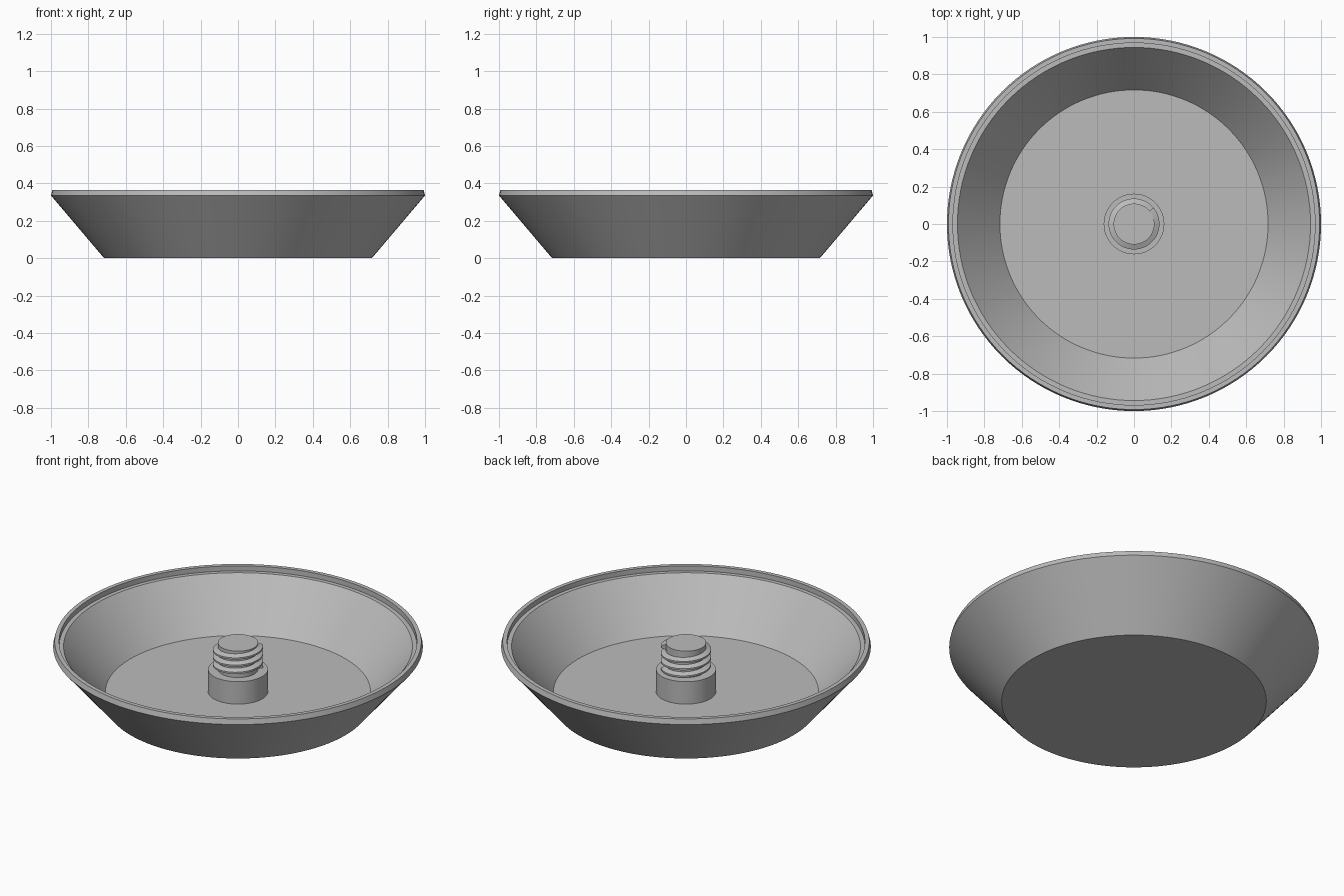
import bpy, bmesh, math

if "Cube" in bpy.data.objects:
    bpy.data.objects.remove(bpy.data.objects["Cube"])

grey = bpy.data.materials.new("plain grey")
grey.diffuse_color = (0.5, 0.5, 0.5, 1)
grey.use_nodes = True
grey.node_tree.nodes["Principled BSDF"].inputs["Base Color"].default_value = grey.diffuse_color


def finish(name, bm):
    bmesh.ops.recalc_face_normals(bm, faces=bm.faces[:])
    me = bpy.data.meshes.new(name)
    bm.to_mesh(me)
    bm.free()
    me.materials.append(grey)
    ob = bpy.data.objects.new(name, me)
    bpy.context.collection.objects.link(ob)
    bpy.ops.object.select_all(action='DESELECT')
    ob.select_set(True)
    bpy.context.view_layer.objects.active = ob
    bpy.ops.object.shade_smooth_by_angle(angle=math.radians(25))
    return ob


def lathe(name, profile, sides):
    """Spin (radius, z) points about z and cap both ends."""
    bm = bmesh.new()
    rings = []
    for r, z in profile:
        rings.append([bm.verts.new((r * math.cos(2 * math.pi * i / sides),
                                    r * math.sin(2 * math.pi * i / sides), z))
                      for i in range(sides)])
    for a, b in zip(rings, rings[1:]):
        for i in range(sides):
            j = (i + 1) % sides
            bm.faces.new((a[i], a[j], b[j], b[i]))
    bm.faces.new(rings[0])
    bm.faces.new(rings[-1])
    return finish(name, bm)


def helix(name, section, start, turns, pitch, z0, steps=64):
    """Sweep a (radius, z) section along a rising right-handed helix."""
    bm = bmesh.new()
    n = int(turns * steps)
    rings = []
    for k in range(n + 1):
        a = start + 2 * math.pi * k / steps
        z = z0 + pitch * k / steps
        rings.append([bm.verts.new((r * math.cos(a), r * math.sin(a), z + dz))
                      for r, dz in section])
    m = len(section)
    for a, b in zip(rings, rings[1:]):
        for i in range(m):
            j = (i + 1) % m
            bm.faces.new((a[i], a[j], b[j], b[i]))
    bm.faces.new(rings[0])
    bm.faces.new(rings[-1])
    return finish(name, bm)


# Flared dish with stepped rim
lathe("dish", [(0.716, 0), (1.0, 0.335), (0.992, 0.365), (0.968, 0.365),
               (0.968, 0.335), (0.944, 0.335), (0.717, 0.066)], 128)

# Central boss and threaded stud
lathe("boss", [(0.162, 0.06), (0.162, 0.2)], 64)
lathe("stud", [(0.109, 0.19), (0.109, 0.358)], 64)

# Screw thread around the stud
helix("screw_thread", [(0.104, -0.019), (0.136, -0.005), (0.136, 0.005), (0.104, 0.019)],
      math.radians(40), 3, 0.043, 0.208)
